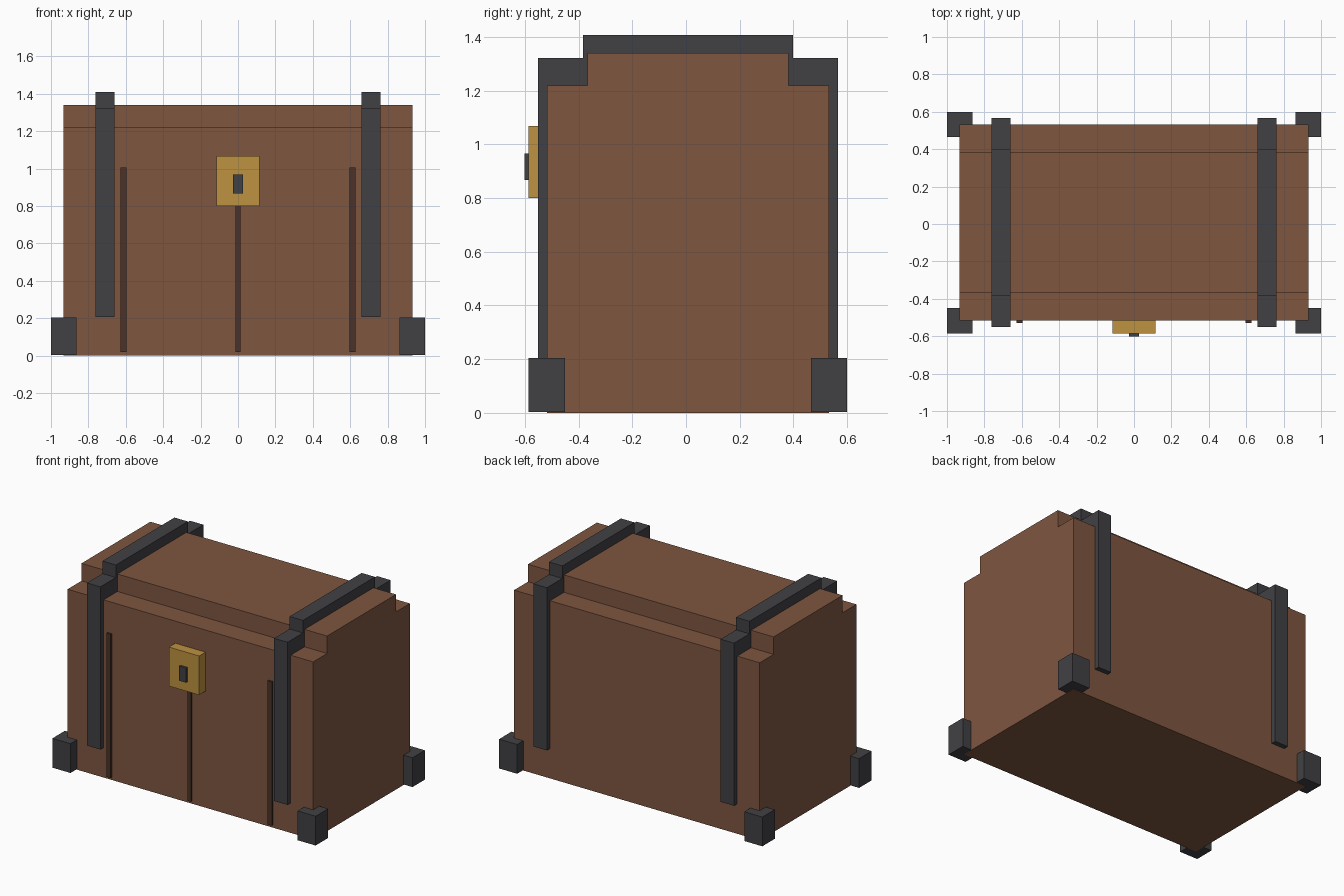
import bpy, bmesh

if "Cube" in bpy.data.objects:
    bpy.data.objects.remove(bpy.data.objects["Cube"])


def material(name, rgb):
    m = bpy.data.materials.new(name)
    m.diffuse_color = (*rgb, 1.0)
    m.use_nodes = True
    m.node_tree.nodes["Principled BSDF"].inputs["Base Color"].default_value = m.diffuse_color
    return m


WOOD = material("brown_wood", (0.209, 0.093, 0.051))
GROOVE = material("dark_wood", (0.069, 0.032, 0.022))
IRON = material("dark_iron", (0.053, 0.053, 0.060))
BRASS = material("brass", (0.515, 0.287, 0.051))


def prism(name, profile, x0, x1, mat):
    """Extrude a (y, z) outline along x from x0 to x1."""
    bm = bmesh.new()
    face = bm.faces.new([bm.verts.new((x0, y, z)) for y, z in profile])
    out = bmesh.ops.extrude_face_region(bm, geom=[face])
    moved = [v for v in out["geom"] if isinstance(v, bmesh.types.BMVert)]
    bmesh.ops.translate(bm, verts=moved, vec=(x1 - x0, 0, 0))
    bmesh.ops.recalc_face_normals(bm, faces=bm.faces)
    mesh = bpy.data.meshes.new(name)
    bm.to_mesh(mesh)
    bm.free()
    mesh.materials.append(mat)
    obj = bpy.data.objects.new(name, mesh)
    bpy.context.collection.objects.link(obj)
    return obj


def box(name, x, y, z, mat):
    outline = [(y[0], z[0]), (y[1], z[0]), (y[1], z[1]), (y[0], z[1])]
    return prism(name, outline, x[0], x[1], mat)


CY = 0.008             # chest centre in depth
F, B = CY - 0.525, CY + 0.525   # front and back of the body

# Wooden body and stepped lid
box("chest_body", (-0.933, 0.933), (F, B), (0, 1.01), WOOD)
box("lid_lower", (-0.933, 0.933), (F, B), (1.01, 1.22), WOOD)
box("lid_upper", (-0.933, 0.933), (CY - 0.374, CY + 0.374), (1.22, 1.34), WOOD)

# Iron straps: stepped bands that follow the body and lid
half = [(0.525, 0.205), (0.559, 0.205), (0.559, 1.322), (0.391, 1.322), (0.391, 1.408)]
inner = [(0.374, 1.34), (0.374, 1.22), (0.525, 1.22)]
strap = ([(CY + y, z) for y, z in half]
         + [(CY - y, z) for y, z in reversed(half)]
         + [(CY - y, z) for y, z in reversed(inner)]
         + [(CY + y, z) for y, z in inner])
for side, sx in (("left", -1), ("right", 1)):
    prism(f"strap_{side}", strap, sx * 0.66, sx * 0.762, IRON)
    # Iron corner feet
    for end, y in (("front", (-0.586, -0.45)), ("back", (0.465, 0.6))):
        box(f"foot_{end}_{side}", (sx * 0.863, sx * 1.0), y, (0.003, 0.204), IRON)

# Dark plank seams on the front
for name, x, w in (("left", -0.612, 0.016), ("centre", 0, 0.014), ("right", 0.612, 0.016)):
    box(f"plank_seam_{name}", (x - w, x + w), (-0.53, F + 0.005), (0.018, 1.005), GROOVE)

# Brass lock plate with keyhole block
box("lock_plate", (-0.115, 0.115), (-0.586, F + 0.005), (0.8, 1.068), BRASS)
box("keyhole", (-0.026, 0.026), (-0.602, -0.58), (0.867, 0.967), IRON)
